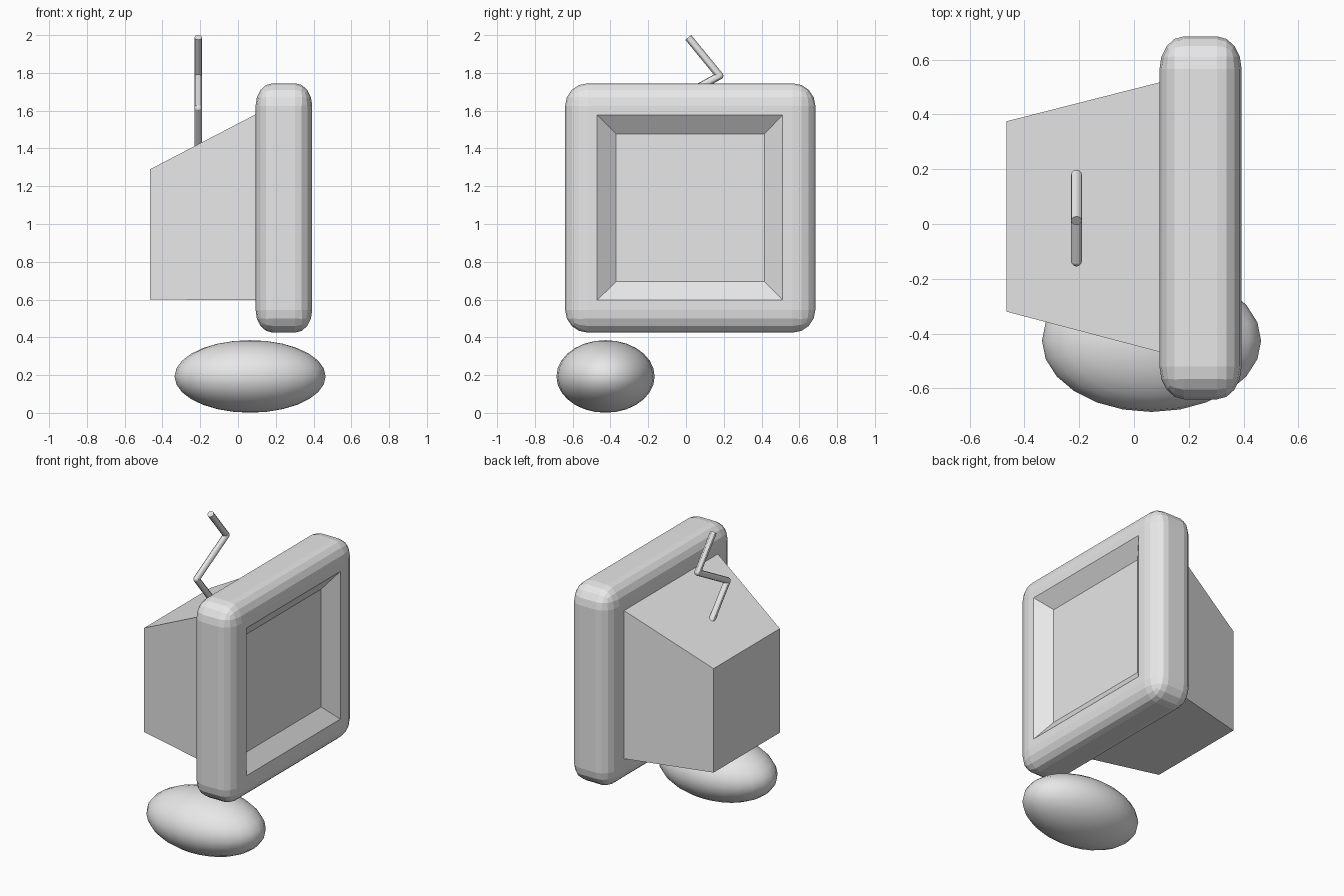
import bpy, bmesh
from mathutils import Vector, Matrix

if "Cube" in bpy.data.objects:
    bpy.data.objects.remove(bpy.data.objects["Cube"])

grey = bpy.data.materials.new("light_grey")
grey.diffuse_color = (0.8, 0.8, 0.8, 1)
grey.use_nodes = True
grey.node_tree.nodes["Principled BSDF"].inputs["Base Color"].default_value = grey.diffuse_color


def add_object(name, bm, smooth=False):
    bmesh.ops.recalc_face_normals(bm, faces=bm.faces)
    mesh = bpy.data.meshes.new(name)
    for f in bm.faces:
        f.smooth = smooth
    bm.to_mesh(mesh)
    bm.free()
    mesh.materials.append(grey)
    obj = bpy.data.objects.new(name, mesh)
    bpy.context.collection.objects.link(obj)
    return obj


def big_face(bm, sign):
    """The large flat face looking along +x or -x."""
    side = [f for f in bm.faces if f.normal.x * sign > 0.99]
    return max(side, key=lambda f: f.calc_area())


def set_rect(face, x, y0, y1, z0, z1):
    """Move a four-cornered face onto a rectangle at depth x."""
    c = face.calc_center_median()
    for v in face.verts:
        v.co = Vector((x, y1 if v.co.y > c.y else y0, z1 if v.co.z > c.z else z0))


# Monitor: rounded slab, with a sunken screen and a tapering rear housing
bm = bmesh.new()
bmesh.ops.create_cube(bm, size=1)
bmesh.ops.scale(bm, vec=(0.4, 1.325, 1.32), verts=bm.verts)
bmesh.ops.bevel(bm, geom=bm.edges[:], offset=0.12, segments=4, profile=0.5,
                affect='EDGES')
bmesh.ops.scale(bm, vec=(0.75, 1, 1), verts=bm.verts)
bmesh.ops.translate(bm, vec=(0.243, 0.0225, 1.085), verts=bm.verts)
bm.normal_update()

# Sunken screen
screen = big_face(bm, 1)
bmesh.ops.inset_region(bm, faces=[screen], thickness=0.05)
set_rect(screen, 0.393, -0.47, 0.512, 0.597, 1.577)
bmesh.ops.inset_region(bm, faces=[screen], thickness=0.05)
set_rect(screen, 0.32, -0.37, 0.415, 0.695, 1.477)

# Rear housing
rear = big_face(bm, -1)
bmesh.ops.inset_region(bm, faces=[rear], thickness=0.05)
set_rect(rear, 0.093, -0.467, 0.517, 0.597, 1.58)
bmesh.ops.inset_region(bm, faces=[rear], thickness=0.05)
set_rect(rear, -0.465, -0.32, 0.375, 0.6, 1.29)
add_object("monitor", bm)

# Zigzag antenna: three thin rods with round joints
points = [Vector((-0.21, y, z)) for y, z in
          [(0.035, 1.405), (-0.135, 1.612), (0.178, 1.785), (0.012, 1.988)]]
radius = 0.02
bm = bmesh.new()
for a, b in zip(points, points[1:]):
    d = b - a
    turn = d.to_track_quat('Z', 'Y').to_matrix().to_4x4()
    bmesh.ops.create_cone(bm, cap_ends=True, segments=12, radius1=radius,
                          radius2=radius, depth=d.length,
                          matrix=Matrix.Translation((a + b) / 2) @ turn)
for p in points[1:-1]:
    bmesh.ops.create_uvsphere(bm, u_segments=12, v_segments=6, radius=radius,
                              matrix=Matrix.Translation(p))
antenna = add_object("antenna", bm, smooth=True)
bpy.context.view_layer.objects.active = antenna
antenna.select_set(True)
bpy.ops.object.shade_smooth_by_angle()

# Egg-shaped foot below the near corner
bm = bmesh.new()
bmesh.ops.create_uvsphere(bm, u_segments=24, v_segments=14, radius=1)
bmesh.ops.scale(bm, vec=(0.4, 0.26, 0.192), verts=bm.verts)
bmesh.ops.translate(bm, vec=(0.064, -0.426, 0.193), verts=bm.verts)
add_object("foot", bm, smooth=True)
